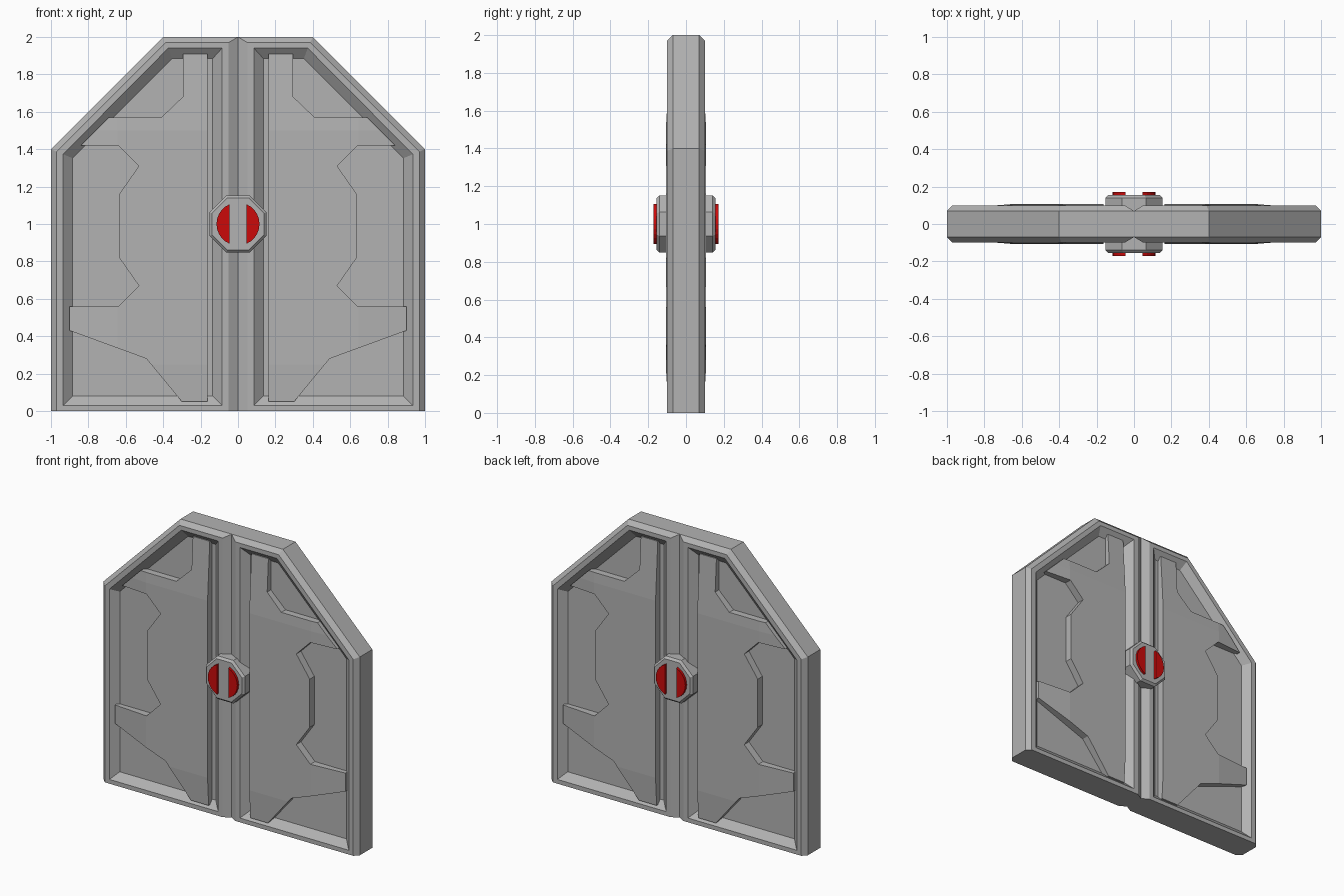
import bpy, bmesh, math
from mathutils import Vector

cube = bpy.data.objects.get("Cube")
if cube:
    bpy.data.objects.remove(cube, do_unlink=True)


def material(name, rgb):
    m = bpy.data.materials.new(name)
    m.diffuse_color = (*rgb, 1)
    m.use_nodes = True
    m.node_tree.nodes["Principled BSDF"].inputs["Base Color"].default_value = (*rgb, 1)
    return m


GREY = material("metal grey", (0.45, 0.45, 0.45))
RED = material("signal red", (0.6, 0.003, 0.003))


def loft(loops, start=True, end=True):
    """Join (y, [(x, z), ...]) loops of equal length into one shell."""
    bm = bmesh.new()
    rings = [[bm.verts.new((x, y, z)) for x, z in pts] for y, pts in loops]
    for a, b in zip(rings, rings[1:]):
        for i in range(len(a)):
            j = (i + 1) % len(a)
            bm.faces.new((a[i], a[j], b[j], b[i]))
    if start:
        bm.faces.new(rings[0])
    if end:
        bm.faces.new(rings[-1])
    return bm


def finish(bm, name, mat, axes=""):
    """Mirror the geometry over the given axes and make the object."""
    for axis in axes:
        geom = bm.verts[:] + bm.edges[:] + bm.faces[:]
        bmesh.ops.mirror(bm, geom=geom, axis=axis, merge_dist=0.0001)
    bmesh.ops.remove_doubles(bm, verts=bm.verts[:], dist=0.0001)
    bmesh.ops.recalc_face_normals(bm, faces=bm.faces[:])
    me = bpy.data.meshes.new(name)
    bm.to_mesh(me)
    bm.free()
    me.materials.append(mat)
    ob = bpy.data.objects.new(name, me)
    bpy.context.collection.objects.link(ob)
    return ob


# Door frame: chamfered edge, centre groove, rim, sloped wall and sunken floor
outline = [(0, 0), (1, 0), (1, 1.4), (0.4, 2), (0, 2)]
rim_out = [(0.05, 0), (0.97, 0), (0.97, 1.387), (0.387, 1.97), (0.05, 1.97)]
rim_in = [(0.085, 0.03), (0.935, 0.03), (0.935, 1.373), (0.373, 1.94), (0.085, 1.94)]
floor = [(0.135, 0.08), (0.885, 0.08), (0.885, 1.352), (0.352, 1.885), (0.135, 1.885)]
bm = loft([(0, outline), (-0.07, outline), (-0.1, rim_out), (-0.1, rim_in),
           (-0.055, floor)], start=False)
inner = [f for f in bm.faces if all(abs(v.co.x) < 1e-5 for v in f.verts)]
bmesh.ops.delete(bm, geom=inner, context='FACES')
finish(bm, "door_frame", GREY, "XY")

# Raised armour plates: flat in the middle, falling off to the ends and tips
plate = [(0.163, 1.91), (0.295, 1.91), (0.295, 1.68), (0.41, 1.57), (0.69, 1.57),
         (0.84, 1.42), (0.64, 1.42), (0.53, 1.31), (0.635, 1.16), (0.635, 0.82),
         (0.53, 0.67), (0.64, 0.56), (0.9, 0.56), (0.9, 0.43), (0.49, 0.28),
         (0.3, 0.05), (0.163, 0.05)]
bm = loft([(-0.04, plate), (-0.1, plate)])
for co, no in (((0, 0, 1.5), (0, 0, 1)), ((0, 0, 0.25), (0, 0, 1)),
               ((0.645, 0, 0), (1, 0, 0))):
    geom = bm.verts[:] + bm.edges[:] + bm.faces[:]
    bmesh.ops.bisect_plane(bm, geom=geom, plane_co=Vector(co), plane_no=Vector(no))
for v in bm.verts:
    if v.co.y < -0.09:
        x, _, z = v.co
        v.co.y = -(0.107 - 0.06 * max(0, z - 1.5) - 0.06 * max(0, 0.25 - z)
                   - 0.08 * max(0, x - 0.645))
finish(bm, "armour_plates", GREY, "XY")


# Octagonal lock hub running through the door
def octagon(apothem):
    r = apothem / math.cos(math.pi / 8)
    return [(r * math.cos(a), 1 + r * math.sin(a))
            for a in (math.pi / 8 + i * math.pi / 4 for i in range(8))]


finish(loft([(-0.155, octagon(0.138)), (-0.14, octagon(0.152)),
             (0.14, octagon(0.152)), (0.155, octagon(0.138))]), "lock_hub", GREY)

# Red lock marks: circle segments on both sides of the slot
half = math.acos(0.045 / 0.115)
arc = [(0.115 * math.cos(t), 1 + 0.115 * math.sin(t))
       for t in (half * (i / 5 - 1) for i in range(11))]
finish(loft([(-0.14, arc), (-0.172, arc)]), "lock_marks", RED, "XY")
